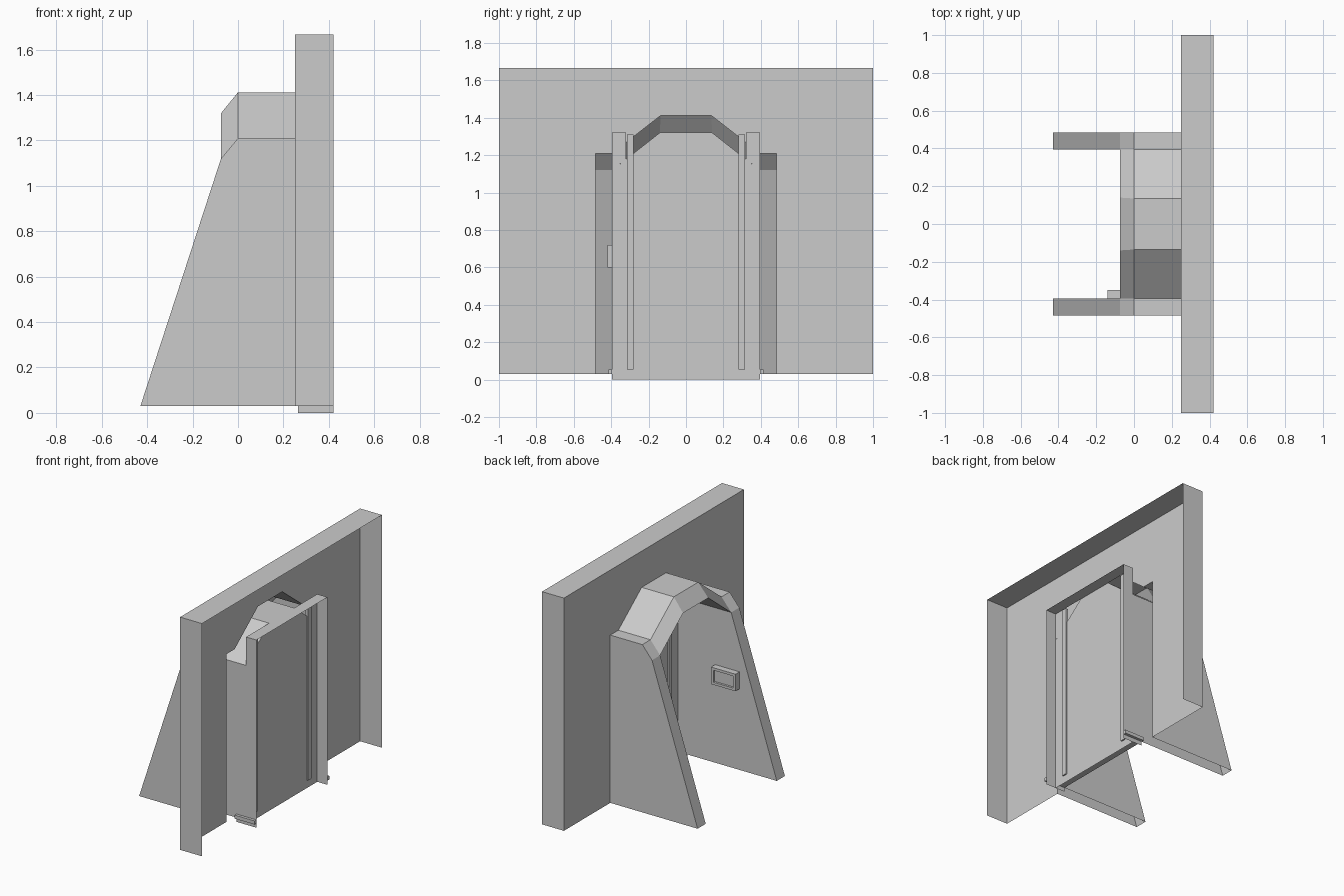
import bpy

if "Cube" in bpy.data.objects:
    bpy.data.objects.remove(bpy.data.objects["Cube"])

def sheet(name, faces):
    """Open shell from a few faces, welded."""
    verts, idx = [], []
    for f in faces:
        ids = []
        for v in f:
            v = tuple(round(c, 4) for c in v)
            if v not in verts:
                verts.append(v)
            ids.append(verts.index(v))
        idx.append(ids)
    me = bpy.data.meshes.new(name)
    me.from_pydata(verts, [], idx)
    ob = bpy.data.objects.new(name, me)
    bpy.context.collection.objects.link(ob)
    return ob

def strip(a, b):
    return [[a[i], a[i + 1], b[i + 1], b[i]] for i in range(len(a) - 1)]

def at_x(profile, x):
    return [(x, y, z) for y, z in profile]

def at_y(profile, y):
    return [(x, y, z) for x, z in profile]

def box(name, x0, x1, y0, y1, z0, z1):
    a = [(x0, y0), (x1, y0), (x1, y1), (x0, y1), (x0, y0)]
    lo = [(x, y, z0) for x, y in a]
    hi = [(x, y, z1) for x, y in a]
    return sheet(name, strip(lo, hi) + [lo[3::-1], hi[:4]])

FACE, BACK, DOOR, BASE = 0.25, 0.42, 0.34, 0.03
IN, OUT = 0.395, 0.485
TOP = 1.667

# Profiles (y, z) of the arch
inner = [(-IN, 1.12), (-0.14, 1.32), (0.14, 1.32), (IN, 1.12)]
outer = [(-IN, 1.21), (-0.135, 1.412), (0.135, 1.412), (IN, 1.21)]

# Wall panel with the portal cut out, plus side and top returns
border = [(1, BASE), (1, TOP), (-1, TOP), (-1, BASE)]
hole = [(-OUT, BASE), (-OUT, 1.21)] + outer + [(OUT, 1.21), (OUT, BASE)]
sheet("wall_panel", [at_x(border + hole, FACE)]
      + strip(at_x(border, FACE), at_x(border, BACK)))

# Arched hood: roof, front chamfer and soffit
sheet("arch_hood", strip(at_x(outer, FACE), at_x(outer, 0))
      + strip(at_x(outer, 0), at_x(inner, -0.075))
      + strip(at_x(inner, -0.075), at_x(inner, DOOR)))

# Arched door leaf
sheet("door", [at_x([(-IN, 0)] + inner + [(IN, 0)], DOOR)])

front = [(-0.43, BASE), (-0.075, 1.12), (0, 1.21), (FACE, 1.21)]
for side, s in (("left", -1), ("right", 1)):
    # Sloping buttress, hollow and open at the back
    sheet(side + "_buttress",
          [at_y(front + [(FACE, BASE)], s * OUT),
           at_y(front[:2] + [(DOOR, 1.12), (DOOR, BASE)], s * IN)]
          + strip(at_y(front, s * OUT), at_y(front, s * IN)))
    # Door jamb fin and corner plate behind the arch
    sheet(side + "_jamb",
          [at_y([(DOOR, BASE), (BACK, BASE), (BACK, 1.32), (DOOR, 1.32)], s * IN),
           at_x([(s * IN, 1.12), (s * IN, 1.32), (s * 0.32, 1.32), (s * 0.32, 1.179)], DOOR)])
    # Raised vertical door rail
    ya, yb = sorted((s * 0.28, s * 0.315))
    box(side + "_rail", DOOR - 0.01, DOOR + 0.01, ya, yb, 0.055, 1.31)
    # Foot block and threshold cheek
    ya, yb = sorted((s * IN, s * 0.415))
    box(side + "_foot", 0.265, BACK, ya, yb, BASE, 0.055)
    sheet(side + "_threshold_cheek",
          [at_y([(0.265, 0), (BACK, 0), (BACK, BASE), (0.265, BASE)], s * IN)])

# Lintel and threshold plates
sheet("lintel", [[(DOOR, -IN, 1.32), (BACK, -IN, 1.32), (BACK, IN, 1.32), (DOOR, IN, 1.32)]])
sheet("threshold", [[(0.265, -IN, BASE), (DOOR, -IN, BASE), (DOOR, IN, BASE), (0.265, IN, BASE)]])

# Control box with an inset screen
def rect(m, y):
    return [(x, y, z) for x, z in ((-0.14 + m, 0.6 + m), (0.05 - m, 0.6 + m),
                                   (0.05 - m, 0.72 - m), (-0.14 + m, 0.72 - m), (-0.14 + m, 0.6 + m))]
loops = [rect(0, -0.42), rect(0, -0.35), rect(0.018, -0.35), rect(0.018, -0.365)]
sheet("control_box", [f for a, b in zip(loops, loops[1:]) for f in strip(a, b)]
      + [loops[0][:4], loops[-1][:4]])
